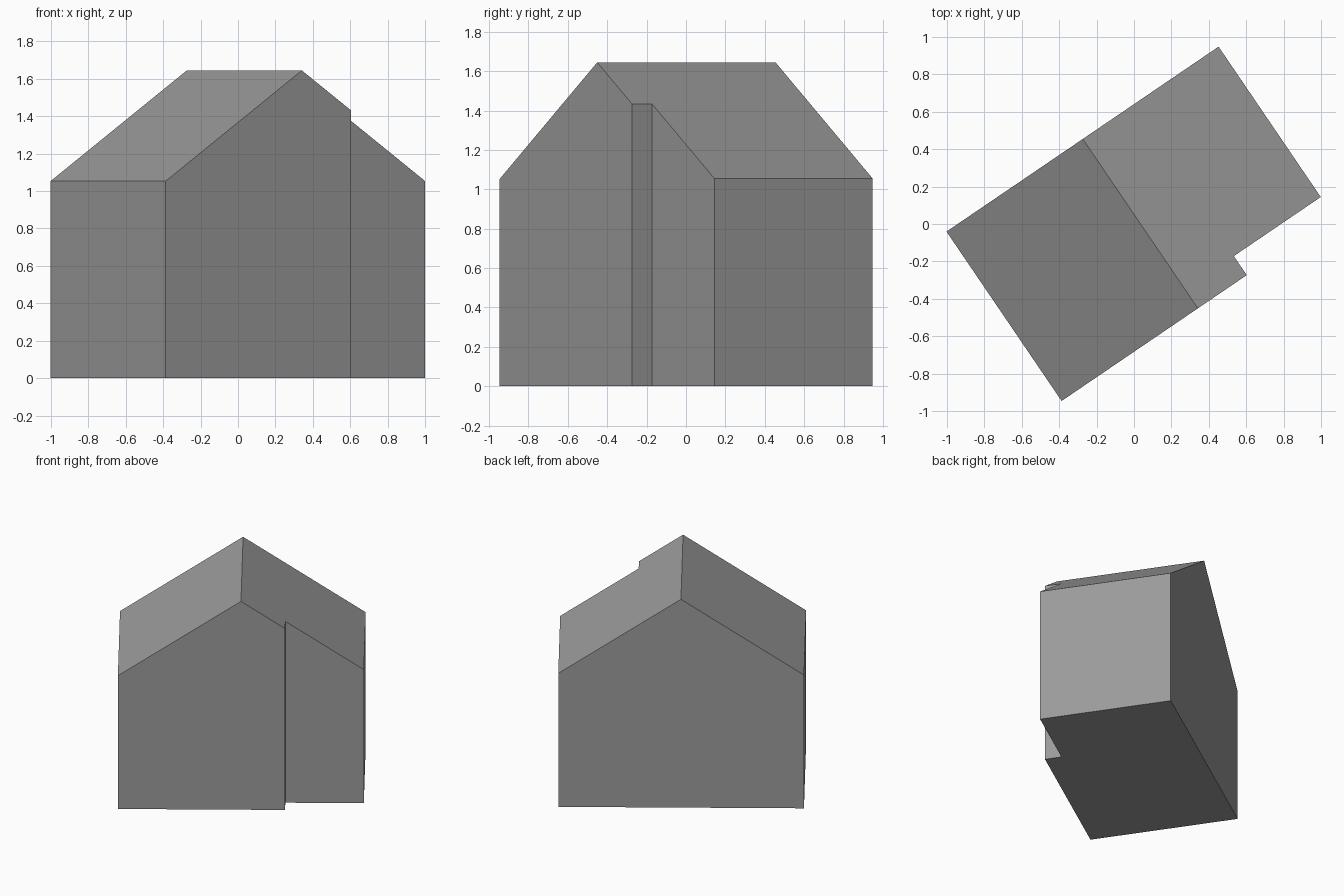
import bpy
import bmesh
import math
from mathutils import Matrix

cube = bpy.data.objects.get("Cube")
if cube:
    bpy.data.objects.remove(cube, do_unlink=True)

# Single wall and roof colour
grey = bpy.data.materials.new("plain grey")
colour = (0.33, 0.33, 0.33, 1)
grey.use_nodes = True
grey.diffuse_color = colour
grey.node_tree.nodes["Principled BSDF"].inputs["Base Color"].default_value = colour

# Plan dimensions, along and across the gable
LEFT, RIDGE, STEP, RIGHT = -0.852, 0.029, 0.345, 0.907
FRONT, RECESS, BACK = -0.565, -0.442, 0.53
EAVE, TOP = 1.055, 1.645


def roof_height(u):
    return TOP - (TOP - EAVE) * abs(u - RIDGE) / (RIGHT - RIDGE)


# Footprint, anticlockwise from the front left corner
plan = [(LEFT, FRONT), (RIDGE, FRONT), (STEP, FRONT), (STEP, RECESS),
        (RIGHT, RECESS), (RIGHT, BACK), (RIDGE, BACK), (LEFT, BACK)]

bm = bmesh.new()
low = [bm.verts.new((u, v, 0)) for u, v in plan]
high = [bm.verts.new((u, v, roof_height(u))) for u, v in plan]

# Floor, walls and the two roof slopes
bm.faces.new(low[::-1])
for i in range(len(plan)):
    j = (i + 1) % len(plan)
    bm.faces.new((low[i], low[j], high[j], high[i]))
bm.faces.new(high[1:7])
bm.faces.new((high[0], high[1], high[6], high[7]))

# Merge each gable wall into one flat face
bmesh.ops.dissolve_limit(bm, angle_limit=math.radians(1),
                         verts=bm.verts[:], edges=bm.edges[:])
bmesh.ops.recalc_face_normals(bm, faces=bm.faces[:])

# Turn the house on its site
bm.transform(Matrix.Rotation(math.radians(34.2), 4, "Z"))

mesh = bpy.data.meshes.new("gabled_house")
bm.to_mesh(mesh)
bm.free()
mesh.materials.append(grey)
house = bpy.data.objects.new("gabled_house", mesh)
bpy.context.collection.objects.link(house)
